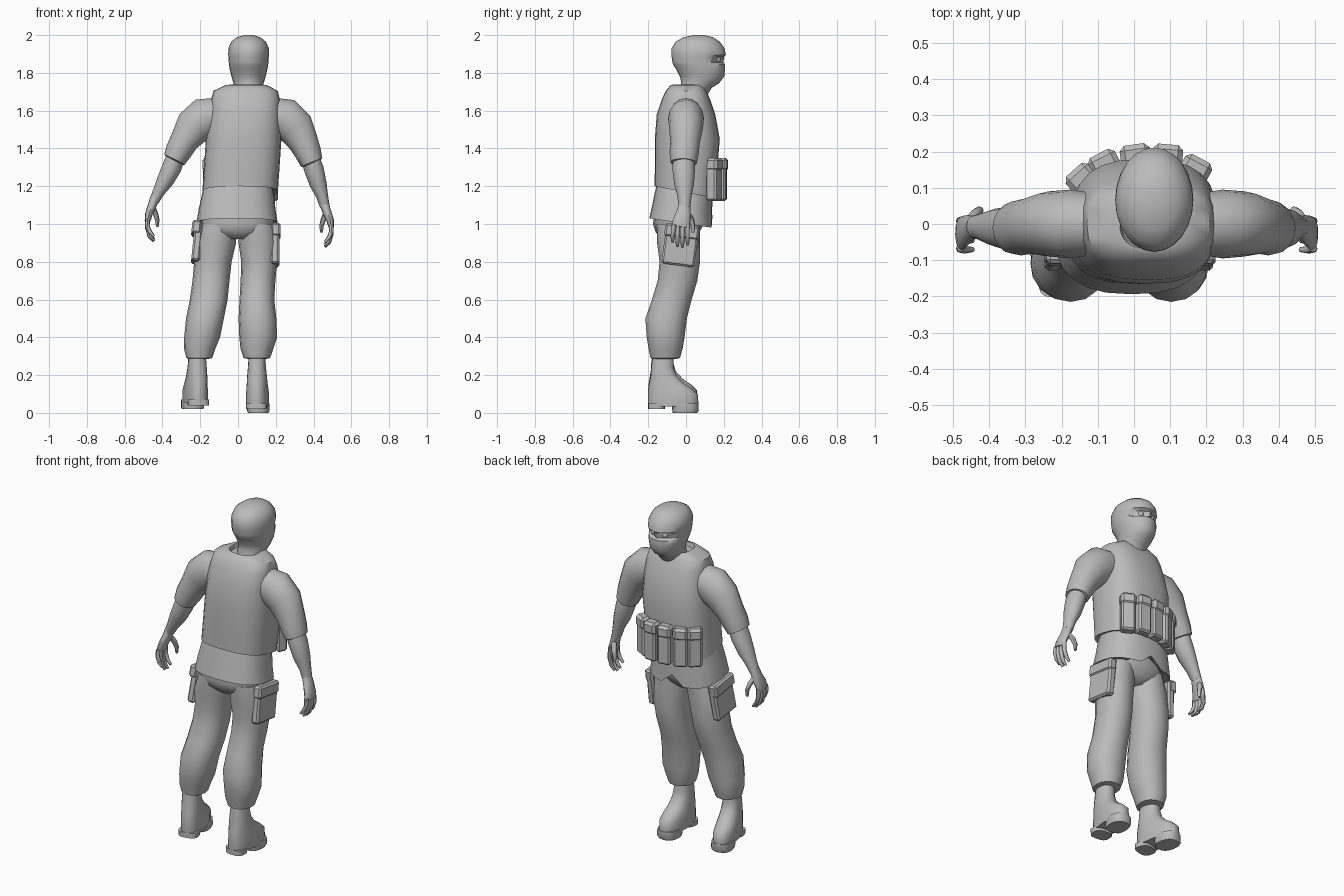
import bpy, bmesh, math
from mathutils import Vector

GREY = bpy.data.materials.new("plain grey")
GREY.diffuse_color = (0.5, 0.5, 0.5, 1)


def finish(name, bm, angle=45):
    bmesh.ops.recalc_face_normals(bm, faces=bm.faces)
    me = bpy.data.meshes.new(name)
    bm.to_mesh(me)
    bm.free()
    ob = bpy.data.objects.new(name, me)
    bpy.context.collection.objects.link(ob)
    me.materials.append(GREY)
    bpy.ops.object.select_all(action='DESELECT')
    ob.select_set(True)
    bpy.context.view_layer.objects.active = ob
    bpy.ops.object.shade_smooth_by_angle(angle=math.radians(angle))
    return ob


def loft(name, rings, n=16, p=2.0, follow=False, tweak=None):
    """Skin rings (x, y, z, half width, half depth, slope); follow turns them along the path."""
    bm = bmesh.new()
    mids = [Vector(r[:3]) for r in rings]
    loops = []
    for k, r in enumerate(rings):
        t = Vector((0, 0, 1))
        if follow:
            t = (mids[min(k + 1, len(mids) - 1)] - mids[max(k - 1, 0)]).normalized()
        d = Vector((0, 1, 0))
        d = (d - t * d.dot(t)).normalized()
        w = d.cross(t)
        slope = r[5] if len(r) > 5 else 0
        loop = []
        for i in range(n):
            c, s = math.cos(math.tau * i / n), math.sin(math.tau * i / n)
            u = math.copysign(abs(c) ** (2 / p), c) * r[3]
            v = math.copysign(abs(s) ** (2 / p), s) * r[4]
            co = mids[k] + w * u + d * v
            co.z += slope * v
            if tweak:
                co += Vector(tweak(k, i))
            loop.append(bm.verts.new(co))
        loops.append(loop)
    for a, b in zip(loops, loops[1:]):
        for i in range(n):
            j = (i + 1) % n
            bm.faces.new((a[i], a[j], b[j], b[i]))
    bm.faces.new(loops[0])
    bm.faces.new(loops[-1])
    return finish(name, bm)


def box(name, loc, size, rot=(0, 0, 0), bevel=0.01):
    bm = bmesh.new()
    bmesh.ops.create_cube(bm, size=1)
    bmesh.ops.scale(bm, vec=size, verts=bm.verts)
    bmesh.ops.bevel(bm, geom=bm.edges[:], offset=bevel, segments=1, affect='EDGES')
    ob = finish(name, bm, 25)
    ob.location, ob.rotation_euler = loc, rot
    return ob


# Masked head with a sunken eye slit
def eye_slit(k, i):
    if k in (6, 7) and 3 <= i <= 9:
        return (0, -0.006 if i == 6 else -0.022, 0)
    return (0, 0, 0)


head = [(1.66, .03, .07, .07), (1.72, .05, .075, .085), (1.745, .075, .08, .1),
        (1.78, .085, .09, .117), (1.82, .077, .1, .13), (1.845, .068, .104, .137),
        (1.855, .066, .105, .138), (1.885, .066, .107, .142), (1.895, .067, .108, .144),
        (1.93, .064, .107, .14), (1.965, .062, .092, .117), (1.988, .065, .063, .08),
        (2.0, .068, .025, .03)]
loft("head", [(.056, y, z, a, b) for z, y, a, b in head], n=24, tweak=eye_slit)
for s in (-1, 1):
    bm = bmesh.new()
    bmesh.ops.create_uvsphere(bm, u_segments=10, v_segments=6, radius=.017)
    finish("eye", bm).location = (.056 + s * .037, .166, 1.87)

# Padded vest
loft("vest", [(.01, -.01, 1.18, .17, .13, -.2), (.011, -.006, 1.168, .2, .16, -.2),
              (.02, 0, 1.3, .2, .165, -.1), (.03, .007, 1.45, .2, .172),
              (.037, 0, 1.58, .19, .155), (.04, 0, 1.66, .182, .128),
              (.04, 0, 1.705, .17, .107), (.043, .005, 1.735, .11, .087),
              (.045, .01, 1.738, .085, .078), (.045, .012, 1.715, .08, .073)], n=24, p=2.7)


# Shirt hem with a front notch
def hem_notch(k, i):
    return (0, 0, .06 if k > 2 and i == 6 else 0)


loft("shirt_hem", [(0, -.01, 1.21, .18, .145), (0, -.012, 1.15, .192, .152, -.15),
                   (-.005, -.02, 1.08, .203, .158, -.15), (-.005, -.027, 1.005, .215, .167, -.15),
                   (-.005, -.025, 1.015, .19, .145, -.15)], n=24, p=2.5, tweak=hem_notch)

# Trousers
loft("hips", [(0, -.03, 1.08, .18, .135), (-.003, -.04, 1.0, .195, .135),
              (-.005, -.045, .955, .165, .115), (0, -.045, .92, .07, .08)], p=2.3)
# height, left x, right x, left radius, right radius, y, half depth
leg = [(1.0, -.1, .1, .095, .095, -.04, .115), (.9, -.12, .108, .11, .105, -.04, .113),
       (.8, -.133, .112, .099, .095, -.033, .107), (.7, -.143, .106, .098, .092, -.045, .105),
       (.6, -.155, .1, .1, .092, -.075, .105), (.5, -.175, .103, .1, .1, -.105, .11),
       (.4, -.19, .107, .095, .1, -.108, .1), (.34, -.203, .1, .083, .087, -.108, .09),
       (.29, -.205, .1, .068, .07, -.11, .078), (.285, -.207, .1, .045, .045, -.115, .055)]
loft("left_trouser_leg", [(r[1], r[5], r[0], r[3], r[6]) for r in leg], p=2.15)
loft("right_trouser_leg", [(r[2], r[5], r[0], r[4], r[6]) for r in leg], p=2.15)

# Thigh pockets with flaps
for side, x, z, tilt in (("left", -.216, .9, .1), ("right", .196, .885, 0)):
    s = -1 if side == "left" else 1
    box(side + "_thigh_pocket", (x, -.03, z), (.045, .175, .21), (-.13, tilt, 0))
    box(side + "_pocket_flap", (x + s * .004, -.022, z + .075), (.05, .182, .07), (-.13, tilt, 0))

# Boots with split soles
upper = [(.32, .01, .043, .055), (.24, .005, .048, .06), (.2, .01, .052, .068),
         (.16, .025, .055, .09), (.13, .045, .058, .115), (.1, .06, .061, .132),
         (.055, .062, .061, .134), (.035, .062, .059, .132)]
heel = [(.05, -.025, .057, .045), (.02, -.025, .055, .045)]
toe = [(.05, .125, .06, .071), (.012, .128, .06, .07), (0, .125, .055, .065)]
for side, x, lift, turn in (("left", -.215, .02, .2), ("right", .1, 0, -.06)):
    for part, rings, p in (("boot", upper, 2.3), ("boot_heel", heel, 3), ("boot_sole", toe, 2.5)):
        ob = loft(side + "_" + part, [(0, y, z, a, b) for z, y, a, b in rings], p=p)
        ob.location = (x, -.13, lift)
        ob.rotation_euler.z = turn

# Arms: sleeve, forearm, palm, fingers and thumb
sleeves = {"left": [(-.11, 0, 1.58, .09, .085), (-.175, 0, 1.562, .108, .095),
                    (-.235, 0, 1.515, .1, .09), (-.285, -.005, 1.44, .076, .078),
                    (-.315, -.01, 1.385, .07, .077), (-.337, -.012, 1.34, .06, .07),
                    (-.34, -.012, 1.335, .045, .05)],
           "right": [(.18, 0, 1.58, .09, .085), (.245, 0, 1.562, .108, .095),
                     (.305, 0, 1.51, .1, .09), (.348, -.005, 1.43, .079, .078),
                     (.372, -.01, 1.375, .07, .077), (.39, -.012, 1.325, .06, .07),
                     (.393, -.012, 1.32, .045, .05)]}
forearms = {"left": [(-.32, -.012, 1.38, .048, .055), (-.35, -.012, 1.3, .052, .06),
                     (-.385, -.01, 1.23, .045, .052), (-.42, -.008, 1.17, .032, .038),
                     (-.445, -.008, 1.12, .026, .031)],
            "right": [(.375, -.012, 1.37, .048, .055), (.402, -.012, 1.29, .052, .06),
                      (.425, -.01, 1.21, .045, .052), (.445, -.008, 1.15, .032, .038),
                      (.46, -.008, 1.09, .026, .031)]}
for side, s in (("left", -1), ("right", 1)):
    loft(side + "_sleeve", sleeves[side], follow=True)
    loft(side + "_forearm", forearms[side], n=12, follow=True)
    wx, wy, wz = forearms[side][-1][:3]

    def digit(name, pts, n=8):
        loft(side + "_" + name, [(wx + s * x, wy + y, wz + z, a, b) for x, y, z, a, b in pts],
             n=n, follow=True)

    digit("palm", [(-.005, 0, .02, .025, .03), (.012, -.005, -.03, .023, .038),
                   (.028, -.015, -.07, .02, .046), (.034, -.022, -.105, .015, .046)], 12)
    for f, (y, drop) in enumerate(((.015, 0), (-.01, -.012), (-.034, -.008), (-.057, .015))):
        digit("finger_%d" % (f + 1), [(.033, y, -.09, .012, .012),
                                      (.035, y * 1.05, -.135 + drop / 2, .012, .012),
                                      (.022, y * 1.1, -.175 + drop, .011, .011),
                                      (.0, y * 1.1, -.2 + drop, .007, .007)])
    digit("thumb", [(.008, .015, -.03, .015, .014), (-.008, .036, -.065, .014, .015),
                    (-.018, .045, -.1, .012, .012), (-.018, .045, -.135, .007, .008)])

# Row of belt pouches around the chest front
for k, (x, y, deg) in enumerate(((-.142, .122, 42), (-.08, .162, 27), (.005, .183, 8),
                                 (.092, .183, -5), (.168, .148, -28))):
    turn = math.radians(deg)
    out = Vector((-math.sin(turn), math.cos(turn), 0))
    box("pouch_%d" % (k + 1), (x, y, 1.225), (.078, .06, .205), (0, 0, turn))
    box("pouch_flap_%d" % (k + 1), Vector((x, y, 1.315)) + out * .004, (.084, .066, .07), (0, 0, turn), .014)
